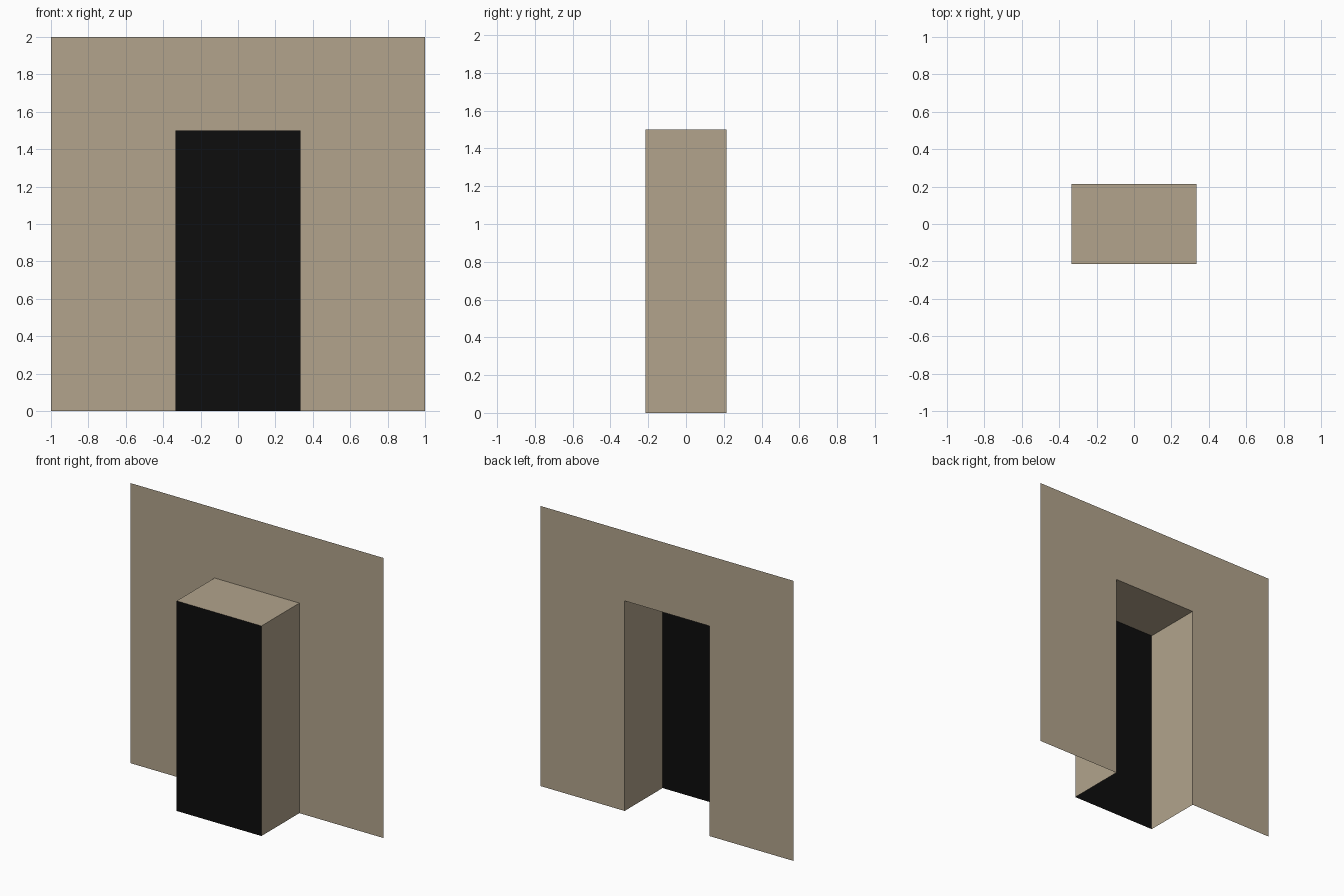
import bpy
import bmesh
from mathutils import Vector

cube = bpy.data.objects.get("Cube")
if cube:
    bpy.data.objects.remove(cube, do_unlink=True)

HALF_W, HEIGHT = 1.0, 2.0          # wall
DOOR_W, DOOR_H = 0.335, 1.5        # half width and height of the opening
DEPTH = 0.214                      # half depth


def material(name, rgb):
    mat = bpy.data.materials.new(name)
    mat.use_nodes = True
    mat.diffuse_color = (*rgb, 1)
    bsdf = mat.node_tree.nodes["Principled BSDF"]
    bsdf.inputs["Base Color"].default_value = (*rgb, 1)
    return mat


def sheet(name, profile, y, mat, sweep=None):
    """Flat face from an x-z profile, or a strip swept along y."""
    bm = bmesh.new()
    verts = [bm.verts.new((x, y, z)) for x, z in profile]
    if sweep is None:
        bm.faces.new(verts)
    else:
        edges = [bm.edges.new(pair) for pair in zip(verts, verts[1:])]
        out = bmesh.ops.extrude_edge_only(bm, edges=edges)["geom"]
        moved = [v for v in out if isinstance(v, bmesh.types.BMVert)]
        bmesh.ops.translate(bm, verts=moved, vec=Vector((0, sweep, 0)))
        # Point the strip's faces away from the passage
        centre = Vector((0, 0, DOOR_H / 2))
        bm.normal_update()
        inward = [f for f in bm.faces
                  if f.normal.dot(f.calc_center_median() - centre) < 0]
        bmesh.ops.reverse_faces(bm, faces=inward)
    mesh = bpy.data.meshes.new(name)
    bm.to_mesh(mesh)
    bm.free()
    mesh.materials.append(mat)
    obj = bpy.data.objects.new(name, mesh)
    bpy.context.collection.objects.link(obj)
    return obj


stone = material("tan stone", (0.445, 0.371, 0.262))
dark = material("black doorway", (0.004, 0.004, 0.004))

opening = [(-DOOR_W, 0), (-DOOR_W, DOOR_H), (DOOR_W, DOOR_H), (DOOR_W, 0)]
outline = [(HALF_W, 0), (HALF_W, HEIGHT), (-HALF_W, HEIGHT), (-HALF_W, 0)]

# Back wall with the doorway cut out, facing the front
sheet("wall", opening + outline, DEPTH, stone)

# Passage sides and roof projecting forward, open below
sheet("passage", opening, DEPTH, stone, sweep=-2 * DEPTH)

# Dark panel closing the front of the passage
sheet("door_panel", opening[::-1], -DEPTH, dark)
